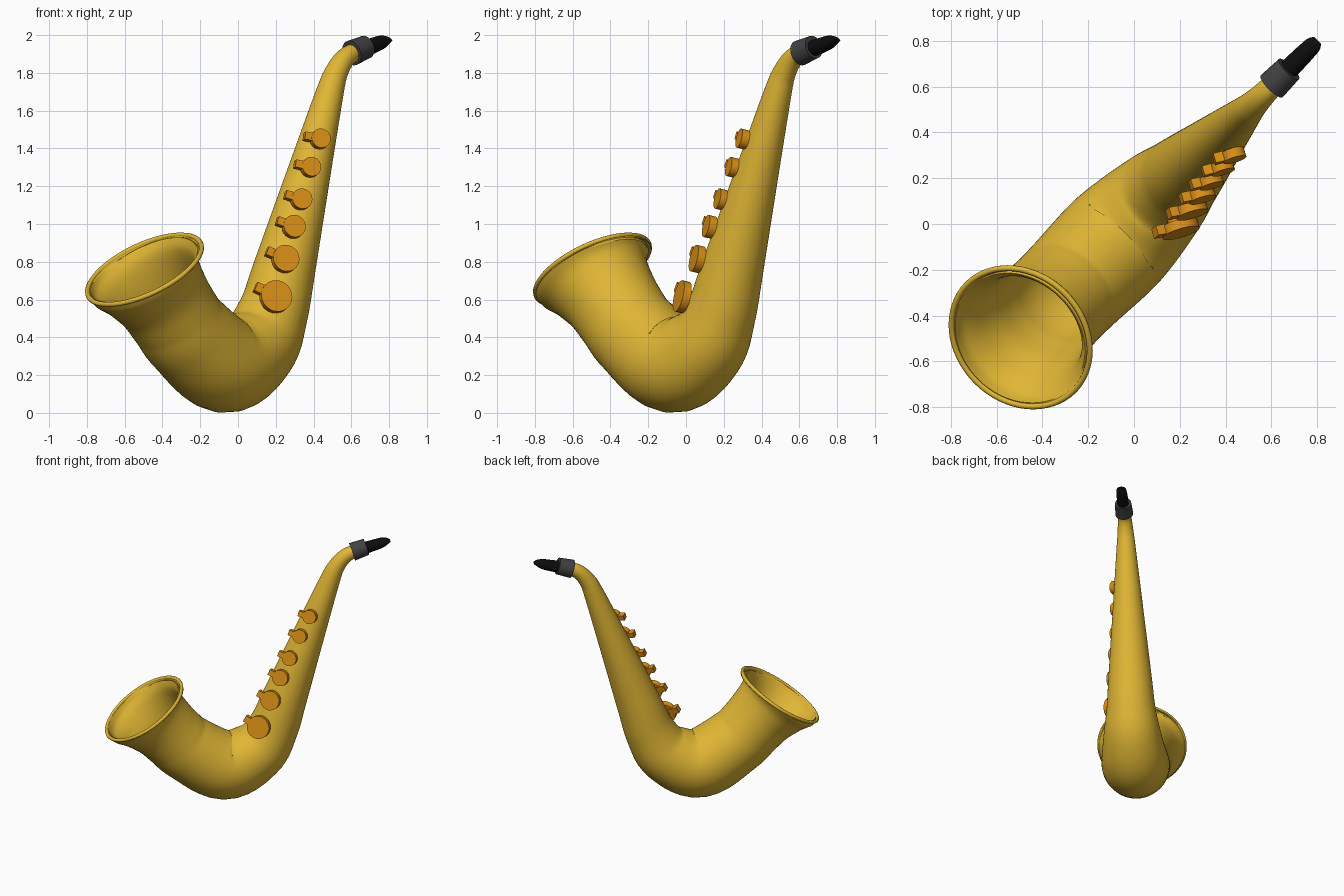
import bpy, bmesh, math
from mathutils import Vector, Matrix

if "Cube" in bpy.data.objects:
    bpy.data.objects.remove(bpy.data.objects["Cube"])

R2 = math.sqrt(2)


def material(name, col):
    m = bpy.data.materials.new(name)
    m.diffuse_color = (*col, 1)
    m.use_nodes = True
    m.node_tree.nodes["Principled BSDF"].inputs["Base Color"].default_value = m.diffuse_color
    return m


BRASS = material("brass", (0.75, 0.47, 0.035))
KEY = material("orange_brass", (0.72, 0.28, 0.008))
GREY = material("dark_grey", (0.055, 0.055, 0.058))
BLACK = material("black", (0.004, 0.004, 0.004))


def finish(bm, name, mat, angle=35):
    bmesh.ops.recalc_face_normals(bm, faces=bm.faces)
    me = bpy.data.meshes.new(name)
    bm.to_mesh(me)
    bm.free()
    me.materials.append(mat)
    ob = bpy.data.objects.new(name, me)
    bpy.context.collection.objects.link(ob)
    bpy.ops.object.select_all(action='DESELECT')
    ob.select_set(True)
    bpy.context.view_layer.objects.active = ob
    bpy.ops.object.shade_smooth_by_angle(angle=math.radians(angle))
    return ob


def world(s, z, t=0):
    # the instrument lies in the diagonal plane x = y
    return Vector(((s + t) / R2, (s - t) / R2, z))


def resample(pts, n):
    # Catmull-Rom through the stations
    pts = [Vector(p) for p in pts]
    ext = [2 * pts[0] - pts[1]] + pts + [2 * pts[-1] - pts[-2]]
    out = []
    for i in range(len(pts) - 1):
        a, b, c, d = ext[i:i + 4]
        for k in range(n):
            u = k / n
            out.append(0.5 * (2 * b + (c - a) * u + (2 * a - 5 * b + 4 * c - d) * u * u
                              + (3 * b - a - 3 * c + d) * u ** 3))
    return out + [pts[-1]]


def stations(pts):
    # (x, z, rn, rt) -> centre, in-plane normal and radii
    res = []
    for i, p in enumerate(pts):
        q0, q1 = pts[max(i - 1, 0)], pts[min(i + 1, len(pts) - 1)]
        T = Vector(((q1[0] - q0[0]) * R2, q1[1] - q0[1])).normalized()
        res.append((p[0] * R2, p[1], -T.y, T.x, p[2], p[3]))
    return res


def loft(name, sts, mat, sides=48, angle=35):
    bm = bmesh.new()
    rings = []
    for s, z, ns, nz, rn, rt in sts:
        ring = []
        for k in range(sides):
            a = 2 * math.pi * k / sides
            c, d = rn * math.cos(a), rt * math.sin(a)
            ring.append(bm.verts.new(world(s + ns * c, z + nz * c, d)))
        rings.append(ring)
    for r0, r1 in zip(rings, rings[1:]):
        for k in range(sides):
            j = (k + 1) % sides
            bm.faces.new((r0[k], r0[j], r1[j], r1[k]))
    bm.faces.new(rings[0])
    bm.faces.new(rings[-1])
    return finish(bm, name, mat, angle)


# brass body: neck, bow and bell, then back down the inside of the bell
path = [(0.635, 1.917, .047), (0.57, 1.88, .053), (0.52, 1.80, .062), (0.482, 1.68, .075),
        (0.368, 1.24, .118), (0.245, 0.76, .165), (0.185, 0.53, .187), (0.10, 0.355, .222),
        (-0.07, 0.257, .257), (-0.26, 0.41, .247), (-0.335, 0.51, .245), (-0.40, 0.61, .255),
        (-0.455, 0.69, .283), (-0.485, 0.738, .322), (-0.495, 0.758, .338)]
outer = stations(resample([(x, z, r, r) for x, z, r in path], 6))
inner = [(s, z, a, b, r - .022, q - .022) for s, z, a, b, r, q in outer[44:][::-1]]
loft("body_and_bell", outer + inner, BRASS, 64)

# rolled rim of the bell
s, z, ns, nz, r, _ = outer[-1]
bm = bmesh.new()
rows = []
for i in range(64):
    a = 2 * math.pi * i / 64
    row = []
    for k in range(10):
        b = 2 * math.pi * k / 10
        rr, h = r - .009 + .013 * math.cos(b), .013 * math.sin(b)
        c = rr * math.cos(a)
        row.append(bm.verts.new(world(s + ns * c + nz * h, z + nz * c - ns * h, rr * math.sin(a))))
    rows.append(row)
for i in range(64):
    for k in range(10):
        A, B, m = rows[i], rows[(i + 1) % 64], (k + 1) % 10
        bm.faces.new((A[k], B[k], B[m], A[m]))
finish(bm, "bell_rim", BRASS, 60)

# collar and mouthpiece
loft("collar", stations([(.602, 1.905, .068, .068), (.677, 1.937, .062, .062)]), GREY, 32)
loft("mouthpiece", stations(resample(
    [(.65, 1.922, .045, .045), (.72, 1.947, .041, .043), (.76, 1.963, .036, .040),
     (.785, 1.972, .022, .036), (.802, 1.973, .006, .022)], 4)), BLACK, 24, 45)

# keys: pad disc, side tab and short post down to the tube
n = Vector((.28, -.93, .23)).normalized()
keys = [(.200, -.020, .615, .085, .42), (.250, .060, .815, .072, .36), (.295, .125, .985, .060, .30),
        (.335, .185, 1.13, .055, .24), (.385, .245, 1.30, .052, .15), (.435, .300, 1.45, .052, .12)]
for i, (x, y, z, r, rise) in enumerate(keys):
    u = Vector((-1, 0, rise))
    u = (u - n * u.dot(n)).normalized()
    v = n.cross(u)
    M = Matrix((u, v, n)).transposed().to_4x4()
    M.translation = Vector((x, y, z))
    bm = bmesh.new()
    bmesh.ops.create_cone(bm, cap_ends=True, segments=32, radius1=r, radius2=r, depth=.042, matrix=M)
    bmesh.ops.create_cone(bm, cap_ends=True, segments=16, radius1=r * .5, radius2=r * .5, depth=.06,
                          matrix=M @ Matrix.Translation((0, 0, -.035)))
    L = r + .036
    box = Matrix.Translation((L / 2, 0, -.004)) @ Matrix.Diagonal((L, r * .3 + .026, .044, 1))
    bmesh.ops.create_cube(bm, size=1, matrix=M @ box)
    finish(bm, "key_%d" % (i + 1), KEY)
